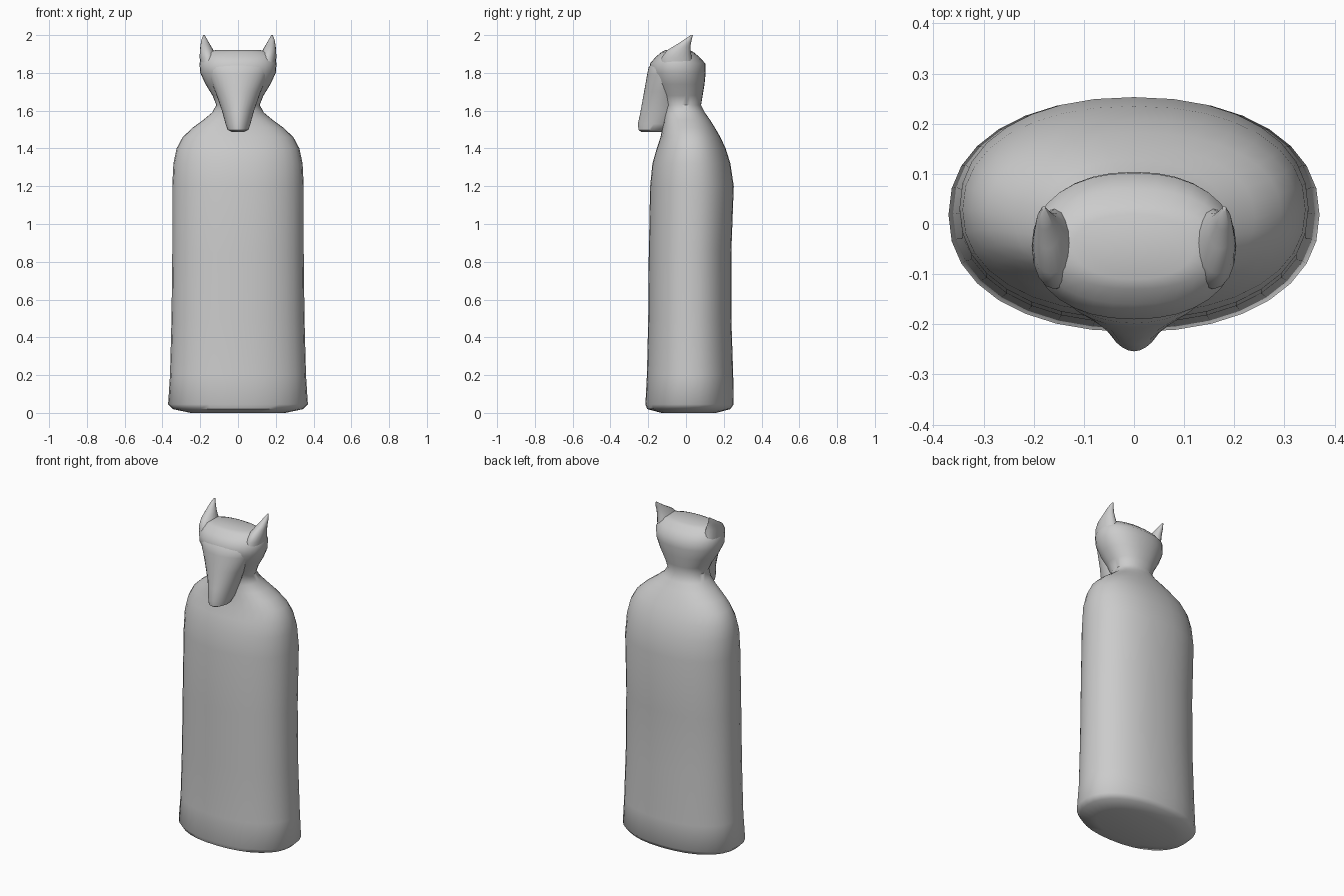
import bpy, bmesh, math


def loft(name, rings, power=2.2, sides=32, xc=0.0):
    """Skin stacked oval rings: (z, half width, front y, back y, optional x centre)."""
    bm = bmesh.new()
    loops = []
    for r in rings:
        z, w, yf, yb = r[:4]
        cx = r[4] if len(r) > 4 else xc
        cy, h = (yf + yb) / 2, (yb - yf) / 2
        loop = []
        for i in range(sides):
            a = 2 * math.pi * i / sides
            c, s = math.cos(a), math.sin(a)
            x = math.copysign(abs(c) ** (2 / power), c)
            y = math.copysign(abs(s) ** (2 / power), s)
            loop.append(bm.verts.new((cx + w * x, cy + h * y, z)))
        loops.append(loop)
    for lo, hi in zip(loops, loops[1:]):
        for i in range(sides):
            j = (i + 1) % sides
            bm.faces.new((lo[i], lo[j], hi[j], hi[i]))
    bm.faces.new(loops[0][::-1])
    bm.faces.new(loops[-1])
    bmesh.ops.recalc_face_normals(bm, faces=bm.faces)
    me = bpy.data.meshes.new(name)
    bm.to_mesh(me)
    bm.free()
    ob = bpy.data.objects.new(name, me)
    bpy.context.collection.objects.link(ob)
    bpy.ops.object.select_all(action='DESELECT')
    ob.select_set(True)
    bpy.context.view_layer.objects.active = ob
    bpy.ops.object.shade_smooth_by_angle(angle=math.radians(50))
    return ob


# Robe-like body with rounded shoulders, neck and head in one skin
loft("body_and_head", [
    (0.0, 0.25, -0.13, 0.16),
    (0.02, 0.345, -0.205, 0.235),
    (0.045, 0.37, -0.215, 0.252),
    (0.2, 0.36, -0.207, 0.25),
    (0.5, 0.352, -0.2, 0.24),
    (0.85, 0.348, -0.197, 0.24),
    (1.2, 0.348, -0.19, 0.253),
    (1.32, 0.342, -0.178, 0.235),
    (1.4, 0.325, -0.155, 0.21),
    (1.46, 0.293, -0.135, 0.182),
    (1.51, 0.24, -0.125, 0.153),
    (1.55, 0.185, -0.12, 0.128),
    (1.59, 0.137, -0.12, 0.1),
    (1.63, 0.115, -0.125, 0.08),
    (1.68, 0.135, -0.145, 0.088),
    (1.74, 0.172, -0.17, 0.098),
    (1.8, 0.2, -0.188, 0.104),
    (1.85, 0.204, -0.19, 0.102),
    (1.885, 0.192, -0.16, 0.07),
    (1.91, 0.165, -0.13, 0.04),
    (1.92, 0.12, -0.11, 0.02),
], power=2.2)

# Long muzzle hanging down over the chest
loft("muzzle", [
    (1.487, 0.03, -0.235, -0.12),
    (1.498, 0.055, -0.252, -0.09),
    (1.53, 0.066, -0.254, -0.05),
    (1.6, 0.085, -0.24, -0.02),
    (1.7, 0.12, -0.222, -0.02),
    (1.79, 0.155, -0.206, -0.02),
    (1.83, 0.16, -0.198, -0.02),
    (1.87, 0.14, -0.165, -0.02),
], power=1.9)

# Pointed ears leaning back
for side, label in ((-1, "left"), (1, "right")):
    loft("ear_" + label, [
        (1.82, 0.045, -0.13, 0.04, side * 0.15),
        (1.88, 0.045, -0.13, 0.03, side * 0.158),
        (1.92, 0.036, -0.1, 0.025, side * 0.166),
        (1.95, 0.025, -0.05, 0.025, side * 0.173),
        (1.975, 0.016, -0.012, 0.03, side * 0.178),
        (2.0, 0.004, 0.025, 0.036, side * 0.18),
    ], power=2, sides=16)
